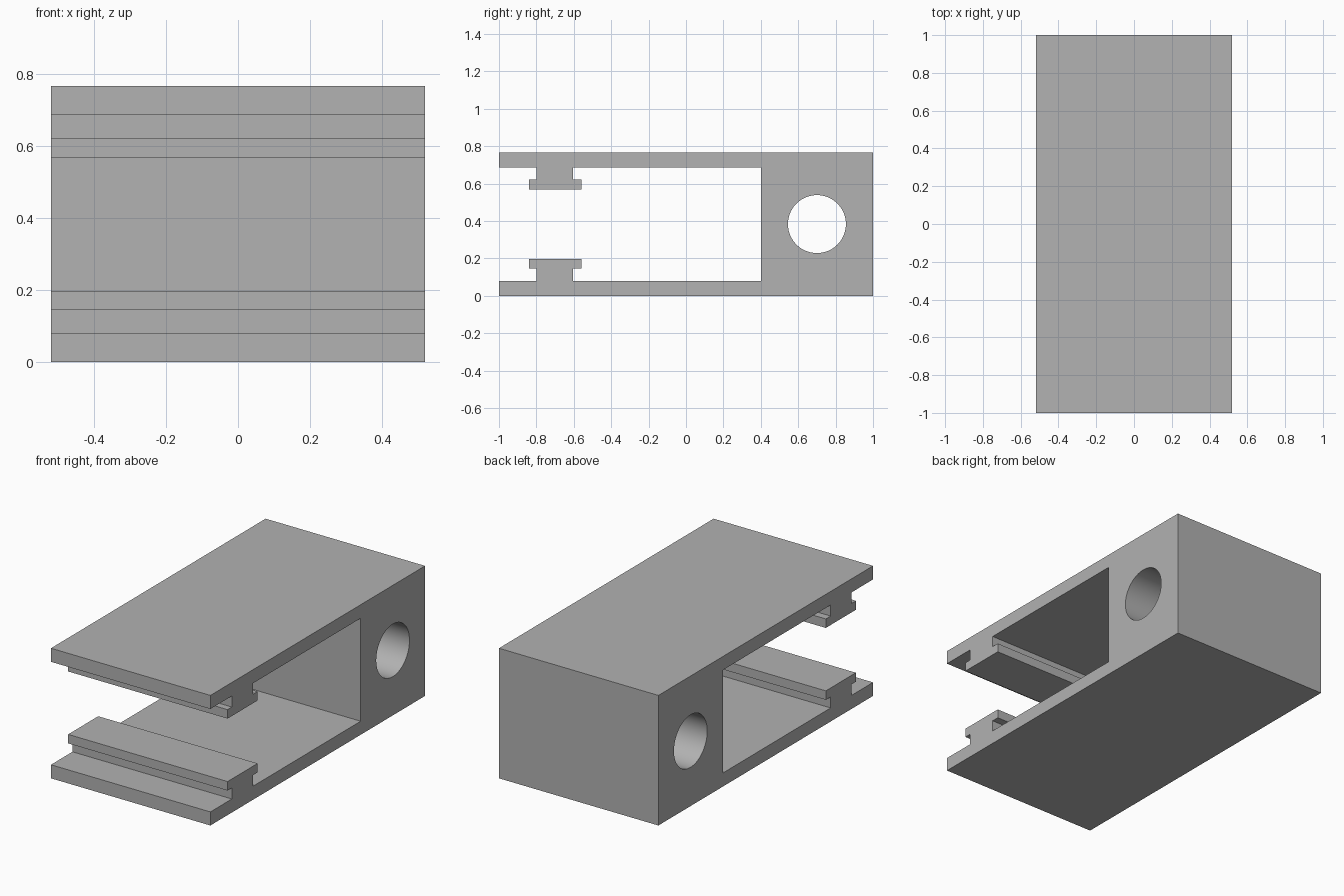
import bpy
from math import cos, sin, pi, radians

if "Cube" in bpy.data.objects:
    bpy.data.objects.remove(bpy.data.objects["Cube"], do_unlink=True)

HEIGHT, HALF_WIDTH = 0.767, 0.52
ARM, NECK, FLANGE = 0.08, 0.145, 0.198      # heights of the lower arm and its T rail

grey = bpy.data.materials.new("plain grey")
grey.use_nodes = True
colour = (0.445, 0.445, 0.445, 1)
grey.diffuse_color = colour
grey.node_tree.nodes["Principled BSDF"].inputs["Base Color"].default_value = colour

# Side outline: lower arm with T rail, mirrored for the upper arm
lower = [(1, 0), (-1, 0), (-1, ARM), (-0.8, ARM), (-0.8, NECK), (-0.84, NECK),
         (-0.84, FLANGE), (-0.56, FLANGE), (-0.56, NECK), (-0.605, NECK),
         (-0.605, ARM), (0.4, ARM)]
upper = [(y, HEIGHT - z) for y, z in reversed(lower)]

# Round bore through the end block
SIDES = 64
bore = [(0.7 + 0.155 * cos(2 * pi * i / SIDES),
         HEIGHT / 2 + 0.155 * sin(2 * pi * i / SIDES)) for i in range(SIDES)]


def add_loop(curve, points):
    spline = curve.splines.new("POLY")
    spline.points.add(len(points) - 1)
    for p, (u, v) in zip(spline.points, points):
        p.co = (u, v, 0, 1)
    spline.use_cyclic_u = True


# Filled profile extruded across the width
curve = bpy.data.curves.new("clamp_profile", "CURVE")
curve.dimensions = "2D"
curve.fill_mode = "BOTH"
curve.extrude = HALF_WIDTH
add_loop(curve, lower + upper)
add_loop(curve, bore)
profile = bpy.data.objects.new("clamp_profile", curve)
bpy.context.collection.objects.link(profile)
bpy.context.view_layer.update()

# Turn it into one closed mesh
deps = bpy.context.evaluated_depsgraph_get()
mesh = bpy.data.meshes.new_from_object(profile.evaluated_get(deps))
bpy.data.objects.remove(profile, do_unlink=True)
body = bpy.data.objects.new("slotted_clamp_body", mesh)
bpy.context.collection.objects.link(body)
body.rotation_euler = (radians(90), 0, radians(90))
mesh.materials.clear()
mesh.materials.append(grey)

bpy.ops.object.select_all(action="DESELECT")
body.select_set(True)
bpy.context.view_layer.objects.active = body
bpy.ops.object.mode_set(mode="EDIT")
bpy.ops.mesh.select_all(action="SELECT")
bpy.ops.mesh.remove_doubles(threshold=0.0001)
bpy.ops.mesh.normals_make_consistent(inside=False)
bpy.ops.object.mode_set(mode="OBJECT")
bpy.ops.object.shade_smooth_by_angle(angle=radians(30))
